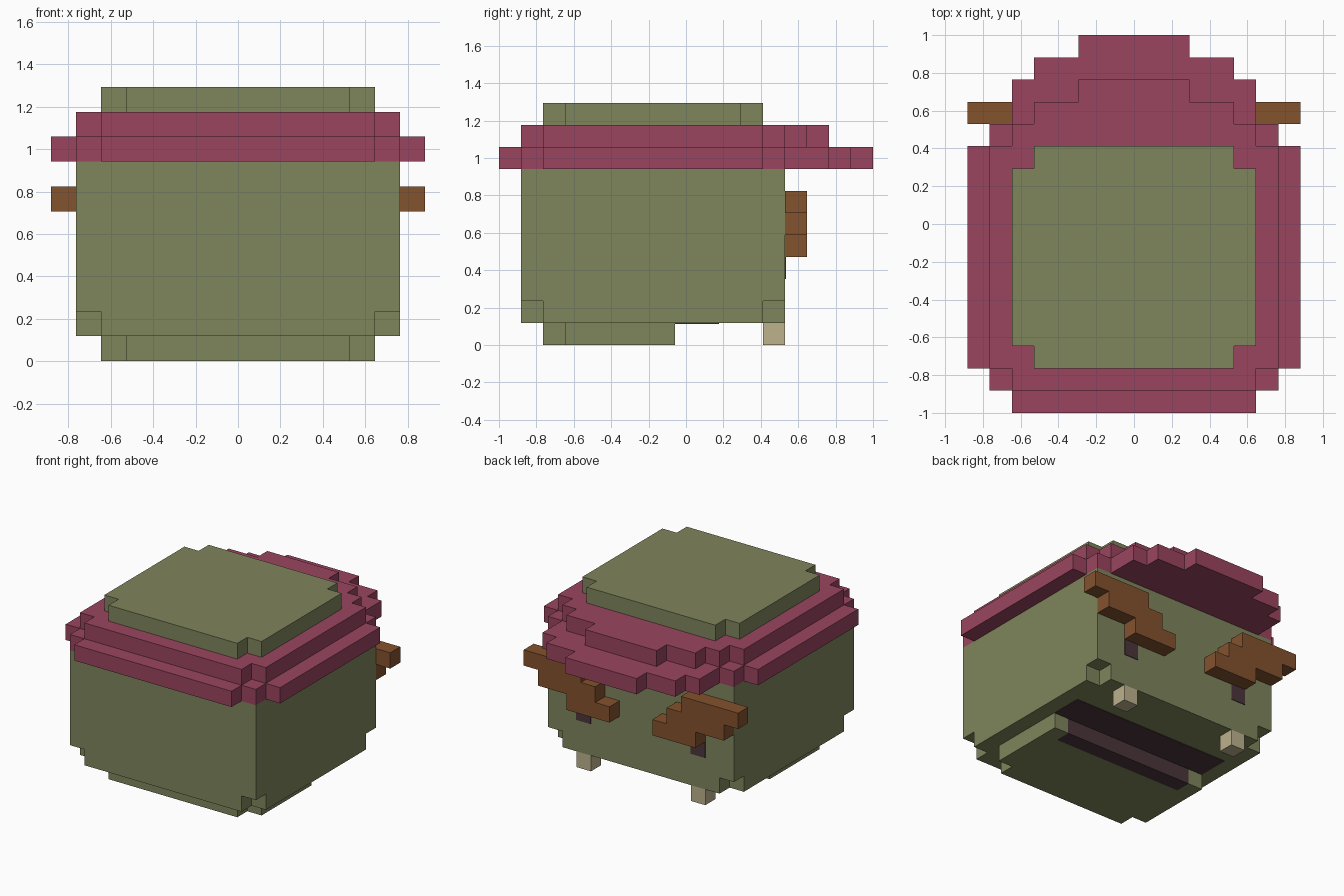
import bpy, bmesh

if "Cube" in bpy.data.objects:
    bpy.data.objects.remove(bpy.data.objects["Cube"])

U = 2 / 17      # one block
Y0 = 8.5        # y rows are counted from the front edge


def material(name, rgb):
    m = bpy.data.materials.new(name)
    m.diffuse_color = (*rgb, 1)
    m.use_nodes = True
    m.node_tree.nodes["Principled BSDF"].inputs["Base Color"].default_value = m.diffuse_color
    return m


GREEN = material("olive_green", (0.212, 0.235, 0.107))
RED = material("berry_red", (0.323, 0.060, 0.117))
BROWN = material("brown", (0.231, 0.084, 0.027))
BEIGE = material("beige", (0.509, 0.445, 0.270))
DARK = material("dark_maroon", (0.070, 0.036, 0.043))


def extrude(name, points, shift, mat):
    """Extrude a flat outline along a vector; all units are blocks."""
    bm = bmesh.new()
    face = bm.faces.new([bm.verts.new((x * U, (y - Y0) * U, z * U)) for x, y, z in points])
    out = bmesh.ops.extrude_face_region(bm, geom=[face])
    moved = [v for v in out["geom"] if isinstance(v, bmesh.types.BMVert)]
    bmesh.ops.translate(bm, verts=moved, vec=[c * U for c in shift])
    bmesh.ops.recalc_face_normals(bm, faces=bm.faces)
    mesh = bpy.data.meshes.new(name)
    bm.to_mesh(mesh)
    bm.free()
    mesh.materials.append(mat)
    obj = bpy.data.objects.new(name, mesh)
    bpy.context.collection.objects.link(obj)
    return obj


def layer(name, z0, z1, rows, mat):
    """Symmetric stepped slab from rows of (y start, y end, half width)."""
    right = [(w, y, z0) for a, b, w in rows for y in (a, b)]
    left = [(-x, y, z) for x, y, z in reversed(right)]
    return extrude(name, right + left, (0, 0, z1 - z0), mat)


def box(name, x, y, z, mat):
    pts = [(x[0], y[0], z[0]), (x[1], y[0], z[0]), (x[1], y[1], z[0]), (x[0], y[1], z[0])]
    return extrude(name, pts, (0, 0, z[1] - z[0]), mat)


# Head block, jaw and chin
layer("head", 2, 8, [(1, 13, 6.5)], GREEN)
layer("jaw", 1, 2, [(1, 2, 5.5), (2, 12, 6.5), (12, 13, 5.5)], GREEN)
layer("chin", 0, 1, [(2, 3, 4.5), (3, 7, 5.5)], GREEN)

# Mouth: lower lip row and dark roof
box("lower_mouth", (-4.5, 4.5), (7, 8), (0, 1), DARK)
box("mouth_roof", (-5.5, 5.5), (8, 10), (0.96, 1), DARK)

# Two-step band around the head, wider at the back as a visor
layer("band_brim", 8, 9, [(0, 1, 5.5), (1, 2, 6.5), (2, 12, 7.5), (12, 13, 6.5),
                          (13, 15, 5.5), (15, 16, 4.5), (16, 17, 2.5)], RED)
layer("band_upper", 9, 10, [(1, 2, 5.5), (2, 12, 6.5), (12, 13, 5.5),
                            (13, 14, 4.5), (14, 15, 2.5)], RED)
layer("crown", 10, 11, [(2, 3, 4.5), (3, 11, 5.5), (11, 12, 4.5)], GREEN)

# Stepped eyebrow outline (x, z)
BROW = [(7.5, 7), (3.5, 7), (3.5, 6), (2.5, 6), (2.5, 5), (1.5, 5),
        (1.5, 4), (4.5, 4), (4.5, 5), (6.5, 5), (6.5, 6), (7.5, 6)]

# Mirrored parts
for side, s in (("right", 1), ("left", -1)):
    extrude(f"{side}_eyebrow", [(s * x, 13, z) for x, z in BROW], (0, 1, 0), BROWN)
    box(f"{side}_eye", (s * 3.5, s * 4.5), (13, 13.04), (3, 4), DARK)
    box(f"{side}_tooth", (s * 3.5, s * 4.5), (12, 13), (0, 1), BEIGE)
    box(f"{side}_mouth_corner", (s * 4.5, s * 5.5), (7, 8), (0, 1), GREEN)
